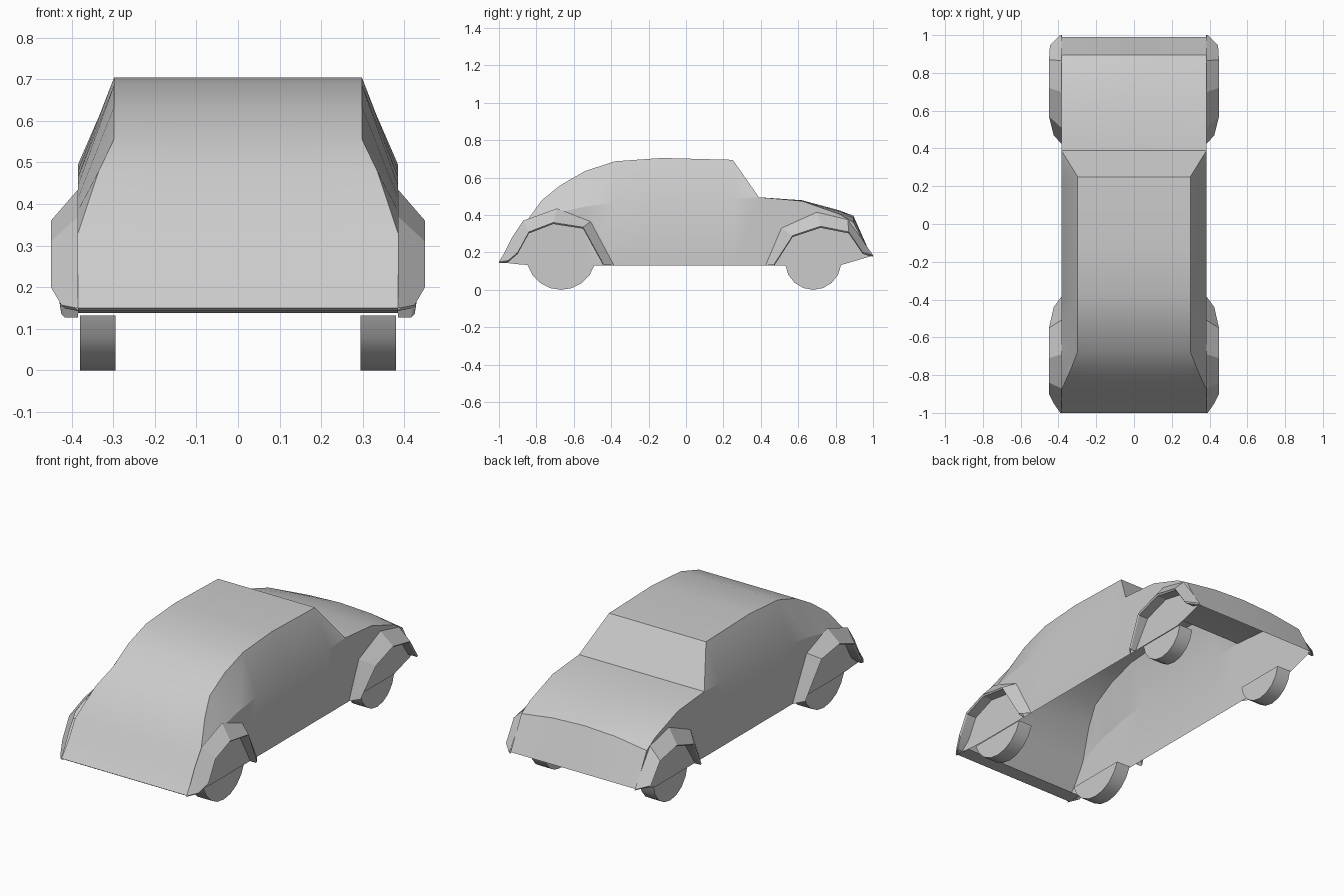
import bpy, bmesh, math

if "Cube" in bpy.data.objects:
    bpy.data.objects.remove(bpy.data.objects["Cube"])

SIDE = 0.385   # half width of the body
ROOF = 0.298   # half width of the roof


def finish(name, bm, angle=22):
    """Turn a right-hand half into a mirrored object."""
    bmesh.ops.remove_doubles(bm, verts=bm.verts, dist=0.0005)
    bmesh.ops.recalc_face_normals(bm, faces=bm.faces)
    mesh = bpy.data.meshes.new(name)
    bm.to_mesh(mesh)
    bm.free()
    ob = bpy.data.objects.new(name, mesh)
    bpy.context.collection.objects.link(ob)
    mod = ob.modifiers.new("Mirror", 'MIRROR')
    mod.use_clip = True
    bpy.ops.object.select_all(action='DESELECT')
    bpy.context.view_layer.objects.active = ob
    ob.select_set(True)
    bpy.ops.object.shade_smooth_by_angle(angle=math.radians(angle))
    return ob


def loft(name, rows):
    """Bridge successive rows of points with quads."""
    bm = bmesh.new()
    grid = [[bm.verts.new(p) for p in row] for row in rows]
    for a, b in zip(grid, grid[1:]):
        for i in range(len(a) - 1):
            bm.faces.new((a[i], a[i + 1], b[i + 1], b[i]))
    bmesh.ops.dissolve_degenerate(bm, dist=0.0005, edges=bm.edges)
    return finish(name, bm)


# Body shell stations: y, bottom z, belt z, top z, top half width, centre rise
stations = [
    (-1.00, .145, .150, .150, SIDE, 0),
    (-0.94, .142, .230, .230, SIDE, 0),
    (-0.88, .135, .330, .330, SIDE, 0),
    (-0.77, .13, .385, .480, .335, 0),
    (-0.675, .13, .415, .557, ROOF, 0),
    (-0.54, .13, .445, .635, ROOF, 0),
    (-0.38, .13, .465, .687, ROOF, 0),
    (-0.13, .13, .480, .705, ROOF, 0),
    (0.25, .13, .488, .695, ROOF, 0),
    (0.39, .13, .495, .495, SIDE, 0),
    (0.62, .13, .475, .475, SIDE, .004),
    (0.82, .13, .405, .405, SIDE, .02),
    (0.895, .152, .360, .360, SIDE, .036),
    (0.99, .180, .182, .182, SIDE, 0),
]
rows = []
for y, zb, zm, zt, xt, rise in stations:
    rows.append([(SIDE, y, zb), (SIDE, y, zm), (xt, y, zt),
                 (xt * .5, y, zt + rise * .75), (0, y, zt + rise)])
loft("body_shell", rows)

# Turned-in lip under the nose
loft("front_lip", [[(x, y, z) for x in (SIDE, 0)]
                   for y, z in ((-1, .15), (-.99, .143), (-.9, .138))])


# Fenders: edge against the body, flared outer rim, return to the body
def fender(name, root, rim):
    rows = []
    for (y0, z0), (x, y1, z1) in zip(root, rim):
        rows.append([(SIDE, y0, z0), (x, y1, z1),
                     (x - .008, y1, z1 - .008), (SIDE, y1, z1 - .008)])
    loft(name, rows)


fender("front_fender",
       [(-.385, .13), (-.51, .365), (-.69, .435), (-.87, .37),
        (-.93, .28), (-.97, .2), (-1, .15)],
       [(.425, -.44, .135), (.45, -.55, .335), (.45, -.71, .36), (.45, -.84, .31),
        (.45, -.90, .20), (.425, -.95, .157), (.39, -1, .15)])
fender("rear_fender",
       [(.425, .13), (.51, .33), (.70, .415), (.865, .375),
        (.92, .30), (1, .185)],
       [(.425, .47, .135), (.45, .57, .29), (.45, .72, .34), (.45, .87, .31),
        (.445, .945, .20), (.39, 1, .185)])


# Wheels: only the part below the body is modelled
def wheel(name, y, r, top=.132, steps=8):
    start = math.asin((r - top) / r)
    bm = bmesh.new()
    ring = []
    for i in range(steps + 1):
        a = math.pi + start + (math.pi - 2 * start) * i / steps
        ring.append((y + r * math.cos(a), r + r * math.sin(a)))
    face = bm.faces.new([bm.verts.new((.38, py, pz)) for py, pz in ring])
    ext = bmesh.ops.extrude_face_region(bm, geom=[face], use_keep_orig=True)
    for v in ext["geom"]:
        if isinstance(v, bmesh.types.BMVert):
            v.co.x = .295
    finish(name, bm, 30)


wheel("front_wheel", -.668, .187)
wheel("rear_wheel", .68, .15)
